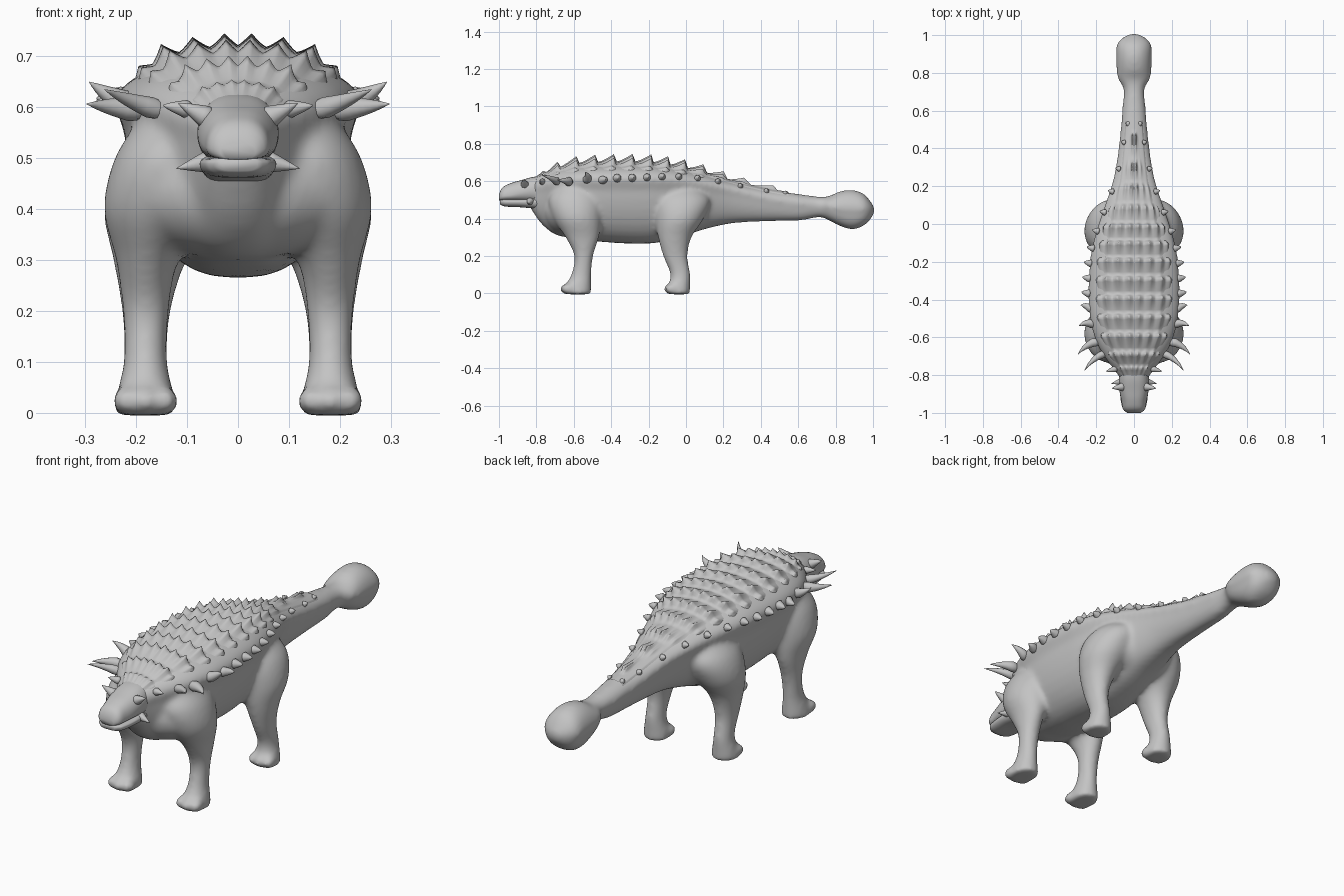
import bpy, bmesh, math
from mathutils import Vector, Matrix

cube = bpy.data.objects.get("Cube")
if cube:
    bpy.data.objects.remove(cube, do_unlink=True)

hide = bpy.data.materials.new("stone_grey")
hide.use_nodes = True
hide.diffuse_color = (0.55, 0.55, 0.55, 1)
hide.node_tree.nodes["Principled BSDF"].inputs["Base Color"].default_value = hide.diffuse_color

# Cross-sections along the length: y, half width, belly, rim and back heights
BODY = [
    (-.84, .06, .47, .55, .60), (-.78, .10, .38, .57, .63), (-.70, .16, .315, .59, .665),
    (-.60, .21, .295, .60, .69), (-.45, .24, .275, .605, .70), (-.20, .235, .266, .605, .70),
    (-.05, .205, .295, .60, .68), (.10, .155, .343, .58, .645), (.25, .108, .375, .55, .60),
    (.45, .077, .386, .50, .555), (.62, .062, .391, .475, .529), (.72, .057, .408, .465, .517),
    (.765, .085, .39, .46, .52), (.82, .093, .362, .45, .545), (.89, .096, .342, .445, .553),
    (.95, .092, .362, .445, .533), (.985, .066, .395, .445, .495), (1.008, .02, .43, .445, .46)]
SKULL = [
    (-1.0, .035, .498, .515, .53), (-.985, .056, .497, .52, .563), (-.94, .066, .497, .525, .588),
    (-.88, .077, .495, .54, .606), (-.82, .08, .49, .55, .622), (-.75, .075, .47, .55, .63)]
JAW = [
    (-.995, .04, .475, .49, .503), (-.97, .062, .465, .49, .505),
    (-.88, .075, .46, .49, .507), (-.78, .072, .45, .49, .52)]

# Leg sections: z, centre x, centre y, radius x, radius y
FRONT_LEG = [
    (-.005, .182, -.58, .062, .074), (.04, .182, -.577, .056, .07), (.10, .182, -.56, .043, .054),
    (.20, .181, -.547, .046, .051), (.30, .178, -.555, .062, .09), (.40, .155, -.58, .109, .13),
    (.50, .13, -.59, .113, .145), (.57, .11, -.59, .09, .11)]
HIND_LEG = [
    (-.005, .182, -.04, .062, .062), (.04, .182, -.037, .056, .059), (.10, .182, -.03, .043, .054),
    (.20, .18, -.057, .048, .066), (.30, .173, -.06, .072, .09), (.40, .152, -.035, .112, .13),
    (.50, .12, -.02, .115, .15), (.57, .09, -.02, .08, .10)]
PLATE_ROWS = (-.84, -.77, -.70, -.60, -.50, -.40, -.30, -.20, -.11, -.02, .08, .19, .30, .46, .56)


def sample(table, t):
    """Smoothly interpolate a table row at its first coordinate."""
    last = len(table) - 1
    i = 0
    while i < last - 1 and t > table[i + 1][0]:
        i += 1

    def slope(k, c):
        a, b = table[max(k - 1, 0)], table[min(k + 1, last)]
        return (b[c] - a[c]) / (b[0] - a[0])

    p, q = table[i], table[i + 1]
    span = q[0] - p[0]
    u = (t - p[0]) / span
    s = u * u * (3 - 2 * u)
    return [p[c] * (1 - s) + q[c] * s
            + span * u * (1 - u) * ((1 - u) * slope(i, c) - u * slope(i + 1, c))
            for c in range(1, len(p))]


def loft(bm, rings):
    rows = [[bm.verts.new(p) for p in ring] for ring in rings]
    n = len(rows[0])
    for a, b in zip(rows, rows[1:]):
        for k in range(n):
            m = (k + 1) % n
            bm.faces.new((a[k], a[m], b[m], b[k]))
    bm.faces.new(rows[0][::-1])
    bm.faces.new(rows[-1])


def steps(table, count):
    a, b = table[0][0], table[-1][0]
    return [a + (b - a) * i / count for i in range(count + 1)]


def length_loft(bm, table, count, over, under, shrink=1.0, sides=40):
    """Loft along y; over and under set how boxy each half is."""
    rings = []
    for y in steps(table, count):
        w, low, rim, top = sample(table, y)
        ring = []
        for k in range(sides):
            a = math.tau * k / sides
            c, s = math.cos(a), math.sin(a)
            upper = s >= -.001
            x = math.copysign(abs(c) ** (over if upper else under), c) * w
            ring.append((x, y, rim + (top - rim) * s) if upper
                        else (x * shrink, y, rim + (rim - low) * s))
        rings.append(ring)
    loft(bm, rings)


def leg(bm, table, side):
    rings = []
    for z in steps(table, 30):
        cx, cy, rx, ry = sample(table, z)
        rings.append([(side * (cx + rx * math.cos(math.tau * k / 24)),
                       cy + ry * math.sin(math.tau * k / 24), z) for k in range(24)])
    loft(bm, rings)


def ball(bm, centre, radii):
    place = Matrix.Translation(centre) @ Matrix.Diagonal((*radii, 1))
    bmesh.ops.create_uvsphere(bm, u_segments=24, v_segments=16, radius=1, matrix=place)


def horn(bm, base, tip, r, power, bend=(0, 0, 0), sides=10):
    """Spindle-shaped spike bowed sideways by bend."""
    base, tip, bend = Vector(base), Vector(tip), Vector(bend)
    d = (tip - base).normalized()
    across = Vector((0, 1, 0)).cross(d).normalized()
    along = d.cross(across)
    rings = []
    for i in range(10):
        t = i / 9
        size = r * (1 - min(t, .985)) ** power * min(1, .5 + 2.5 * t)
        centre = base.lerp(tip, t) + bend * (4 * t * (1 - t))
        rings.append([centre + across * (size * math.cos(math.tau * k / sides))
                      + along * (size * math.sin(math.tau * k / sides)) for k in range(sides)])
    loft(bm, rings)


def finish(bm, name, mirror=False):
    bmesh.ops.recalc_face_normals(bm, faces=bm.faces)
    mesh = bpy.data.meshes.new(name)
    bm.to_mesh(mesh)
    bm.free()
    mesh.materials.append(hide)
    for face in mesh.polygons:
        face.use_smooth = True
    ob = bpy.data.objects.new(name, mesh)
    bpy.context.collection.objects.link(ob)
    if mirror:
        ob.modifiers.new("Mirror", "MIRROR")


# Torso, tail club, chest, pelvis, legs and toes fused into one skin
bm = bmesh.new()
length_loft(bm, BODY, 110, 1, .78, shrink=.93)
ball(bm, (0, -.605, .44), (.235, .165, .14))
ball(bm, (0, -.02, .46), (.20, .18, .135))
for side in (-1, 1):
    for table, toe_y in ((FRONT_LEG, -.63), (HIND_LEG, -.075)):
        leg(bm, table, side)
        for offset in (-.039, 0, .039):
            ball(bm, (side * (.182 + offset), toe_y - .008 * (offset == 0), .024), (.027, .038, .028))
finish(bm, "body_skin")
skin = bpy.data.objects["body_skin"]
fuse = skin.modifiers.new("Fuse", "REMESH")
fuse.mode = "VOXEL"
fuse.voxel_size = .01
fuse.use_smooth_shade = True
soften = skin.modifiers.new("Soften", "SMOOTH")
soften.factor = .5
soften.iterations = 18

# Head, with the mouth as the seam between skull and jaw
for name, table in (("skull", SKULL), ("lower_jaw", JAW)):
    bm = bmesh.new()
    length_loft(bm, table, 24, .75, .5, sides=32)
    finish(bm, name)

# Brow, neck and cheek horns
bm = bmesh.new()
horn(bm, (.05, -.86, .575), (.117, -.87, .608), .027, .8)
horn(bm, (.09, -.765, .595), (.147, -.78, .604), .021, .7)
horn(bm, (.05, -.83, .495), (.121, -.845, .48), .025, .9)
finish(bm, "head_horns", True)

# Long curved shoulder spikes
bm = bmesh.new()
for base, tip, r in (((.14, -.68, .59), (.262, -.775, .635), .026),
                     ((.18, -.62, .595), (.297, -.69, .607), .031),
                     ((.20, -.535, .60), (.292, -.54, .65), .03),
                     ((.215, -.46, .605), (.282, -.43, .61), .028)):
    horn(bm, base, tip, r, .85, (.008, .012, 0))
finish(bm, "shoulder_spikes", True)

# Row of small studs from the flank to the tail
bm = bmesh.new()
for i, y in enumerate((-.37, -.29, -.21, -.13, -.04, .06, .17, .29, .43, .53)):
    w, low, rim, top = sample(BODY, y)
    a = math.radians(6 + .7 * i * i)
    base = Vector((w * math.cos(a) * .95, y, rim + (top - rim) * math.sin(a)))
    r = .027 - .0012 * i
    horn(bm, base, base + Vector((math.cos(a), .2, math.sin(a) * .4)) * r * 1.8, r, .65)
finish(bm, "flank_studs", True)


def armour_point(y, column, crest):
    """Point on the shell; column counts plates out from the midline."""
    w, low, rim, top = sample(BODY, y)
    a = math.radians(15 * column)
    h = top - rim
    normal = Vector((math.sin(a) / w, 0, math.cos(a) / h)).normalized()
    peak = (1 - abs(2 * (column % 1) - 1)) ** 1.3
    fade = max(0, 1 - max(0, y) * (.3 + 1.5 * column)) * min(1, (y + .84) * 6)
    edge = min(1, (5 - column) / 2.5)
    lift = crest * (.4 + .6 * peak) * fade * edge
    point = Vector((w * math.sin(a) ** 1.12, y + .014 * lift, rim + h * math.cos(a)))
    return point + normal * (.04 * lift + .022 * edge - .018)


# Back armour: rows of plates that rise gently and drop steeply behind each crest
bm = bmesh.new()
grid = []
final = len(PLATE_ROWS) - 1
for i in range(final):
    for t in (0, .1, .2, .3, .45, .6, .75, .88):
        crest = (1 - t / .3) * (i > 0) if t < .3 else ((t - .3) / .7) ** 1.4 * (i + 1 < final)
        y = PLATE_ROWS[i] + t * (PLATE_ROWS[i + 1] - PLATE_ROWS[i])
        grid.append([bm.verts.new(armour_point(y, k / 8, crest)) for k in range(41)])
for a, b in zip(grid, grid[1:]):
    for k in range(40):
        bm.faces.new((a[k], a[k + 1], b[k + 1], b[k]))
finish(bm, "back_armour", True)
